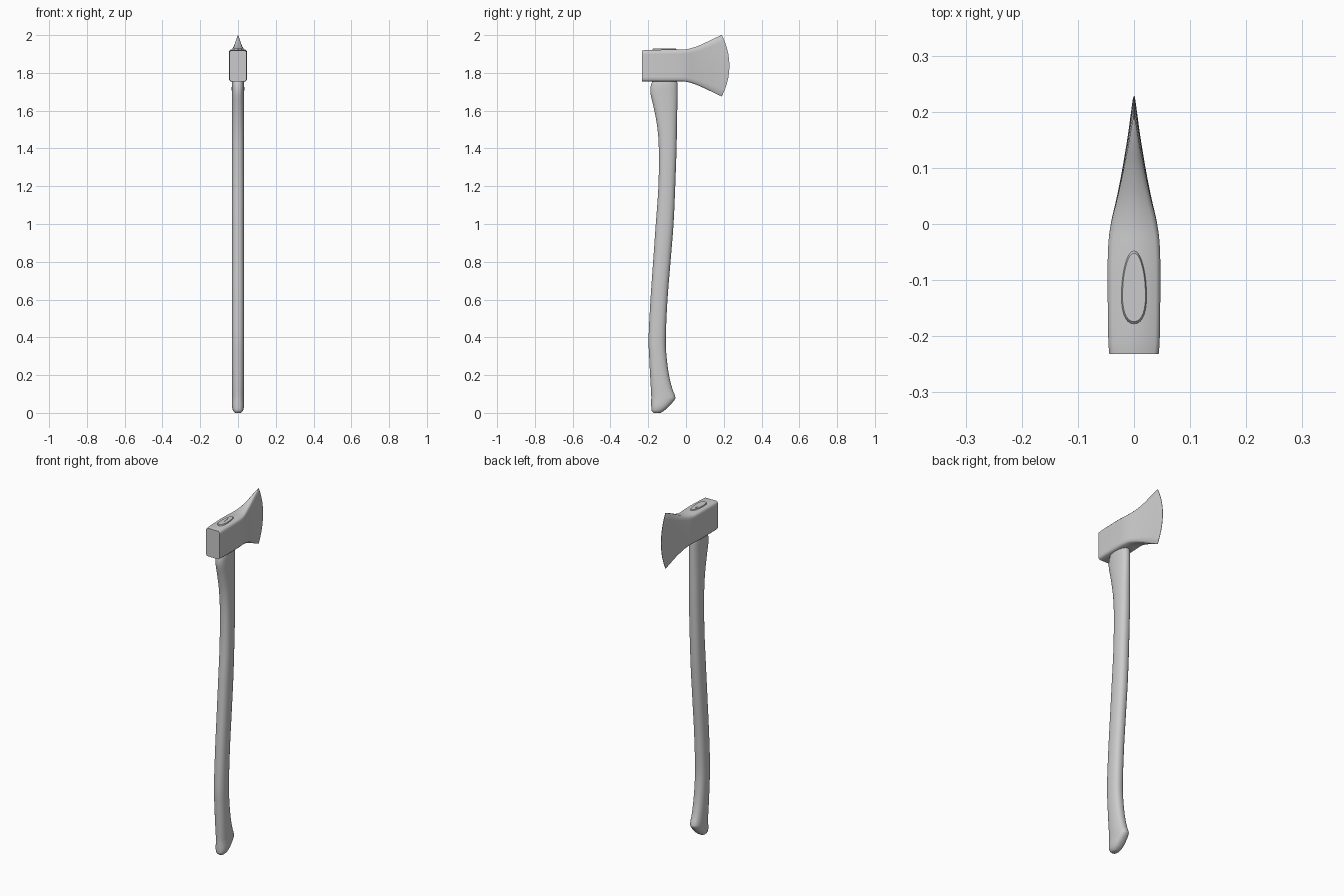
import bpy, bmesh, math

old = bpy.data.objects.get("Cube")
if old:
    bpy.data.objects.remove(old, do_unlink=True)

grey = bpy.data.materials.new("light grey")
grey.use_nodes = True
grey.diffuse_color = (0.6, 0.6, 0.6, 1)
grey.node_tree.nodes["Principled BSDF"].inputs["Base Color"].default_value = (0.6, 0.6, 0.6, 1)


def refine(rows, steps):
    """Smoothly interpolate a list of stations."""
    out = []
    for i in range(len(rows) - 1):
        a, b = rows[max(i - 1, 0)], rows[i]
        c, d = rows[i + 1], rows[min(i + 2, len(rows) - 1)]
        for s in range(steps):
            t = s / steps
            out.append([q + t / 2 * (r - p + t * (2 * p - 5 * q + 4 * r - u + t * (3 * (q - r) + u - p)))
                        for p, q, r, u in zip(a, b, c, d)])
    return out + [list(rows[-1])]


def loft(name, rings, angle):
    """Skin a row of equal closed rings and cap both ends."""
    bm = bmesh.new()
    loops = [[bm.verts.new(p) for p in ring] for ring in rings]
    n = len(loops[0])
    for a, b in zip(loops, loops[1:]):
        for k in range(n):
            m = (k + 1) % n
            bm.faces.new((a[k], a[m], b[m], b[k]))
    bm.faces.new(loops[0])
    bm.faces.new(loops[-1])
    bmesh.ops.recalc_face_normals(bm, faces=bm.faces)
    mesh = bpy.data.meshes.new(name)
    bm.to_mesh(mesh)
    bm.free()
    mesh.materials.append(grey)
    obj = bpy.data.objects.new(name, mesh)
    bpy.context.collection.objects.link(obj)
    bpy.ops.object.select_all(action='DESELECT')
    obj.select_set(True)
    bpy.context.view_layer.objects.active = obj
    bpy.ops.object.shade_smooth_by_angle(angle=math.radians(angle))
    return obj


def oval(z, back, front, half, egg=0.0, power=0.85, n=32):
    """Horizontal rounded section, narrowed towards +y by egg."""
    ring = []
    for k in range(n):
        a = math.tau * k / n
        c, s = math.cos(a), math.sin(a)
        x = math.copysign(abs(c) ** power, c) * half * (1 - egg * s)
        y = (back + front) / 2 + math.copysign(abs(s) ** power, s) * (front - back) / 2
        ring.append((x, y, z))
    return ring


# Curved handle: height, -y edge, +y edge, half width
handle = [
    (0, -0.172, -0.135, 0.016), (0.012, -0.182, -0.115, 0.026),
    (0.035, -0.184, -0.09, 0.032), (0.07, -0.184, -0.06, 0.033),
    (0.09, -0.184, -0.058, 0.033), (0.13, -0.186, -0.073, 0.033),
    (0.2, -0.19, -0.09, 0.033), (0.3, -0.195, -0.103, 0.033),
    (0.4, -0.198, -0.107, 0.033), (0.6, -0.188, -0.098, 0.033),
    (0.8, -0.174, -0.082, 0.033), (1.0, -0.16, -0.066, 0.033),
    (1.2, -0.146, -0.057, 0.033), (1.4, -0.144, -0.05, 0.033),
    (1.52, -0.153, -0.048, 0.033), (1.62, -0.172, -0.046, 0.033),
    (1.69, -0.188, -0.045, 0.033), (1.73, -0.187, -0.045, 0.033),
    (1.755, -0.178, -0.047, 0.031)]
loft("handle", [oval(*row) for row in refine(handle, 4)], 50)

# Handle end showing through the eye, with its wedge
loft("handle_top", [oval(z, -0.178 + d, -0.048 - d, 0.022 - d / 2, 0.2, 0.9)
                    for z, d in ((1.74, 0), (1.924, 0), (1.928, 0.004))], 40)
wedge = loft("wedge", [oval(z, -0.027, 0.027, 0.003, 0, 1, 12) for z in (1.9, 1.93)], 40)
wedge.location = (-0.002, -0.106, 0)
wedge.rotation_euler.z = math.radians(10)

# Axe head: distance along y, half width, bottom, top, bulge of the edge
stations = [
    (-0.232, 0.044, 1.755, 1.919, 0), (-0.2, 0.046, 1.755, 1.921, 0),
    (-0.1, 0.047, 1.755, 1.923, 0), (-0.04, 0.046, 1.755, 1.923, 0),
    (0.0, 0.041, 1.753, 1.925, 0.002), (0.045, 0.03, 1.741, 1.936, 0.006),
    (0.09, 0.02, 1.722, 1.954, 0.013), (0.135, 0.011, 1.701, 1.976, 0.023),
    (0.17, 0.005, 1.684, 1.992, 0.032), (0.19, 0.001, 1.676, 2.0, 0.04)]


def head_ring(y, half, low, high, bulge, rows=11):
    """Upright section with softened top and bottom, bowed forward mid-height."""
    mid, tall = (low + high) / 2, (high - low) / 2
    cut = min(0.008, half * 0.5)
    side = []
    for k in range(rows):
        t = 2 * k / (rows - 1) - 1
        side.append((half, y + bulge * (1 - t * t), mid + t * (tall - cut)))
    side = [(half - cut, y, low)] + side + [(half - cut, y, high)]
    return side + [(-x, v, z) for x, v, z in reversed(side)]


loft("axe_head", [head_ring(*row) for row in refine(stations, 4)], 50)
